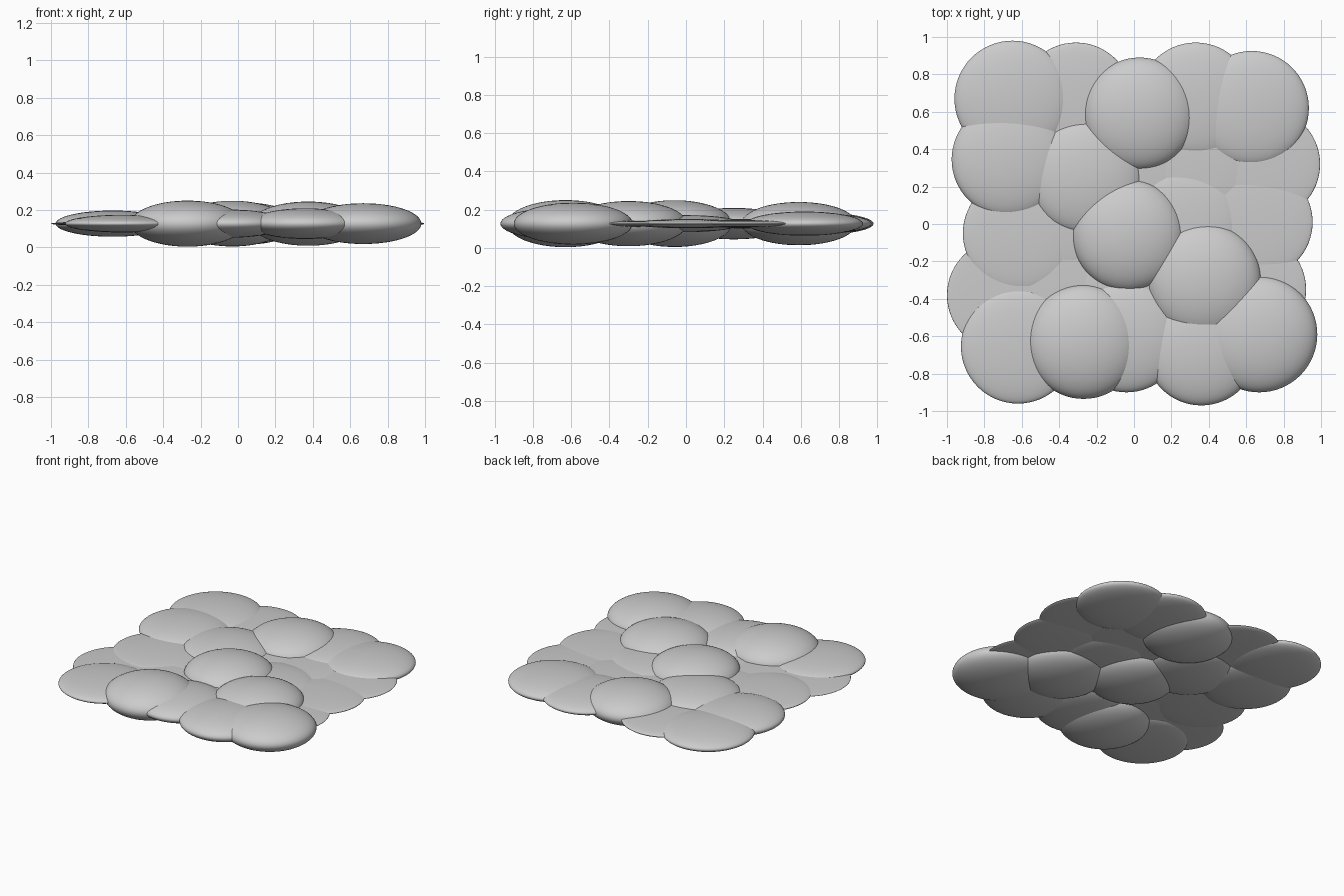
import bpy

MID_Z = 0.127  # every pebble shares one mid plane

# rows from back to front: (x, y, radius, half thickness)
rows = [
    [(-0.65, 0.67, 0.31, 0.06), (-0.31, 0.67, 0.30, 0.03), (0.03, 0.59, 0.30, 0.113),
     (0.33, 0.665, 0.305, 0.055), (0.63, 0.62, 0.305, 0.063)],
    [(-0.67, 0.345, 0.305, 0.07), (-0.26, 0.25, 0.30, 0.082), (0.0, 0.32, 0.30, 0.025),
     (0.34, 0.33, 0.30, 0.025), (0.695, 0.32, 0.30, 0.02)],
    [(-0.61, -0.05, 0.305, 0.03), (-0.34, 0.05, 0.30, 0.025), (-0.03, -0.06, 0.30, 0.122),
     (0.26, -0.01, 0.30, 0.045), (0.655, 0.01, 0.30, 0.024)],
    [(-0.70, -0.38, 0.30, 0.012), (-0.33, -0.31, 0.30, 0.016), (0.0, -0.33, 0.30, 0.03),
     (0.375, -0.30, 0.305, 0.118), (0.62, -0.35, 0.30, 0.018)],
    [(-0.62, -0.655, 0.305, 0.047), (-0.27, -0.63, 0.305, 0.123), (-0.04, -0.60, 0.30, 0.075),
     (0.36, -0.67, 0.30, 0.082), (0.67, -0.59, 0.31, 0.109)],
]


def pebble(name, x, y, radius, half):
    """One flattened smooth sphere."""
    bpy.ops.mesh.primitive_uv_sphere_add(segments=64, ring_count=32, radius=1,
                                         location=(x, y, MID_Z))
    ob = bpy.context.object
    ob.name = name
    ob.scale = (radius, radius, half)
    bpy.ops.object.transform_apply(location=False, rotation=False, scale=True)
    bpy.ops.object.shade_smooth()


# mat of overlapping flat pebbles
for r, row in enumerate(rows):
    for c, spec in enumerate(row):
        pebble(f"pebble_row{r + 1}_{c + 1}", *spec)
